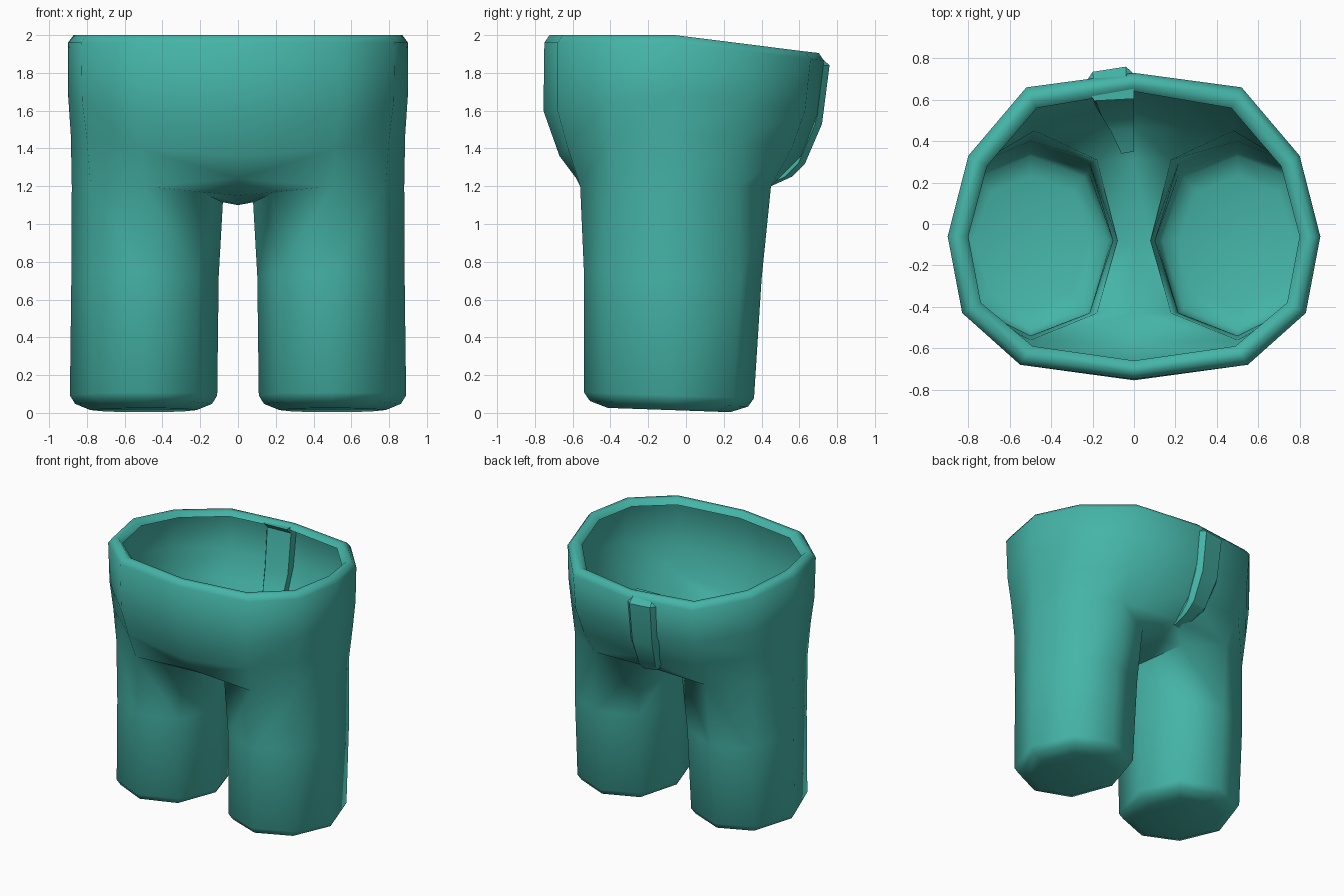
import bpy, bmesh

if "Cube" in bpy.data.objects:
    bpy.data.objects.remove(bpy.data.objects["Cube"])

teal = bpy.data.materials.new("teal cloth")
teal.diffuse_color = (0.06, 0.46, 0.39, 1)
teal.use_nodes = True
teal.node_tree.nodes["Principled BSDF"].inputs["Base Color"].default_value = teal.diffuse_color


def finish(bm, name, angle):
    me = bpy.data.meshes.new(name)
    bm.to_mesh(me)
    bm.free()
    ob = bpy.data.objects.new(name, me)
    bpy.context.collection.objects.link(ob)
    me.materials.append(teal)
    bpy.ops.object.select_all(action='DESELECT')
    ob.select_set(True)
    bpy.context.view_layer.objects.active = ob
    bpy.ops.object.shade_smooth_by_angle(angle=angle)
    return ob


def ring(bm, pts):
    return [bm.verts.new(p) for p in pts]


def bridge(bm, a, b, closed=False):
    n = len(a)
    for i in range(n if closed else n - 1):
        j = (i + 1) % n
        bm.faces.new((a[i], a[j], b[j], b[i]))


# Trousers: right half, from back centre round to front centre
bm = bmesh.new()
waist = [(0, .73), (.52, .66), (.80, .33), (.90, -.06), (.83, -.43), (.55, -.68), (0, -.75)]
inner = [(0, .64), (.47, .56), (.71, .28), (.80, -.06), (.74, -.38), (.49, -.59), (0, -.66)]


def tilt(y):
    return 0.12 * max(0, y + .06)


# rolled waistband, dipping towards the back
rows = [ring(bm, [(x, y, 1.96 - tilt(y)) for x, y in inner])]
for t in (.3, .7):
    rows.append(ring(bm, [(a[0] + (b[0] - a[0]) * t, a[1] + (b[1] - a[1]) * t, 2.0 - tilt(b[1]))
                          for a, b in zip(inner, waist)]))
rows.append(ring(bm, [(x, y, 1.96 - tilt(y)) for x, y in waist]))
# hips
rows.append(ring(bm, [(0, .695, 1.58), (.52, .63, 1.6), (.80, .32, 1.65), (.90, -.06, 1.69),
                      (.825, -.42, 1.65), (.54, -.68, 1.6), (0, -.755, 1.6)]))
rows.append(ring(bm, [(0, .61, 1.36), (.50, .56, 1.4), (.79, .30, 1.45), (.885, -.06, 1.47),
                      (.80, -.41, 1.45), (.52, -.625, 1.4), (0, -.67, 1.36)]))
rows.append(ring(bm, [(0, .47, 1.22), (.48, .45, 1.2), (.77, .28, 1.2), (.88, -.07, 1.2),
                      (.78, -.40, 1.2), (.50, -.56, 1.2), (0, -.58, 1.24)]))
for a, b in zip(rows, rows[1:]):
    bridge(bm, a, b)

# crotch strip between the legs
hip = rows[-1]
thigh = ring(bm, [(.18, -.43, 1.16), (.08, -.08, 1.115), (.18, .31, 1.15)])
mid = ring(bm, [(0, -.43, 1.15), (0, -.08, 1.10), (0, .31, 1.14)])
bridge(bm, [hip[5]] + thigh + [hip[1]], [hip[6]] + mid + [hip[0]])

# leg tube with chamfered closed end
leg = hip[1:6] + thigh
octagon = [(.5, .36), (.77, .25), (.89, -.08), (.77, -.41), (.5, -.54), (.22, -.43), (.11, -.08), (.22, .25)]
for z, grow, inset in ((.72, .04, 1), (.09, 0, 1), (.045, 0, .93), (.012, 0, .72)):
    pts = []
    for x, y in octagon:
        x, y = .5 + (x - .5) * inset, -.09 + (y + .09) * inset
        pts.append((.5 + (x - .5) * (1 + .02 * grow / .04 * (x < .5) - .02 * grow / .04 * (x > .6)),
                    y + (grow if y > 0 else 0), max(0, z - .035 * y)))
    new = ring(bm, pts)
    bridge(bm, leg, new, True)
    leg = new
cap = bm.faces.new(leg)
bmesh.ops.recalc_face_normals(bm, faces=bm.faces)
if cap.normal.z > 0:
    bmesh.ops.reverse_faces(bm, faces=bm.faces)
ob = finish(bm, "trousers", 1.2)
m = ob.modifiers.new("mirror", 'MIRROR')
m.use_clip = True

# Fly flap: curved strip on the back, narrowing downwards
bm = bmesh.new()
prev = None
for z, y, w in ((1.89, .705, .22), (1.84, .76, .23), (1.53, .72, .22), (1.32, .63, .18),
                (1.25, .56, .13), (1.20, .45, .07)):
    cur = ring(bm, [(0, y - .035, z), (-.17 * w, y, z), (-.87 * w, y - .025, z), (-w, y - .07, z),
                    (-.87 * w, y - .11, z), (0, y - .1, z)])
    if prev:
        bridge(bm, prev, cur, True)
    else:
        bm.faces.new(cur)
    prev = cur
bm.faces.new(prev)
bmesh.ops.recalc_face_normals(bm, faces=bm.faces)
finish(bm, "fly_flap", .55)
